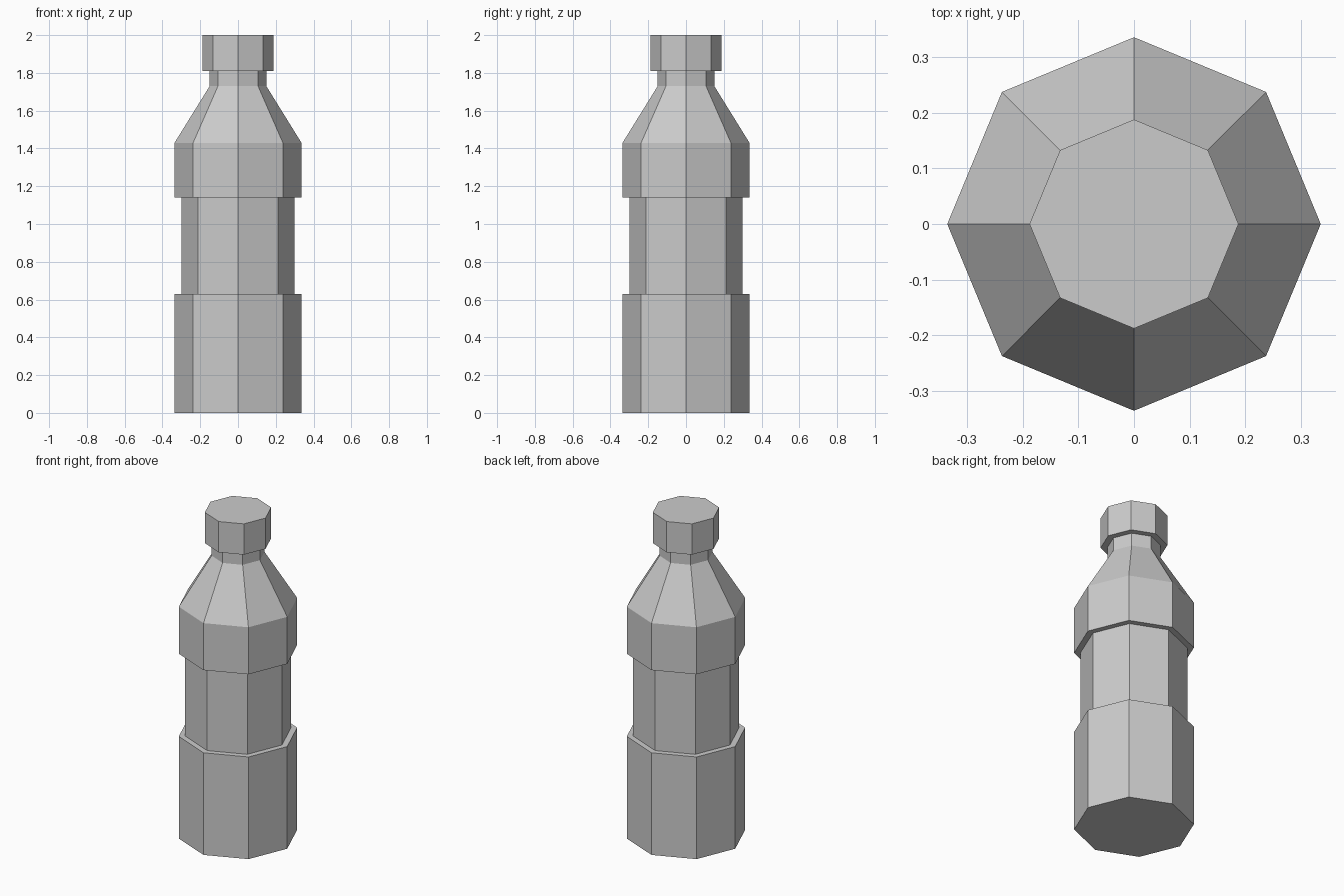
import bpy, bmesh
from math import cos, sin, tau

if "Cube" in bpy.data.objects:
    bpy.data.objects.remove(bpy.data.objects["Cube"])

SIDES = 8


def lathe(name, profile, cap_bottom=False, cap_top=False):
    """Revolve (radius, z) points, listed bottom to top, into a flat-sided part."""
    bm = bmesh.new()
    rings = [[bm.verts.new((r * cos(tau * i / SIDES), r * sin(tau * i / SIDES), z))
              for i in range(SIDES)] for r, z in profile]
    for low, high in zip(rings, rings[1:]):
        for i in range(SIDES):
            j = (i + 1) % SIDES
            bm.faces.new((low[i], low[j], high[j], high[i]))
    if cap_bottom:
        bm.faces.new(rings[0][::-1])
    if cap_top:
        bm.faces.new(rings[-1])
    mesh = bpy.data.meshes.new(name)
    bm.to_mesh(mesh)
    bm.free()
    obj = bpy.data.objects.new(name, mesh)
    bpy.context.collection.objects.link(obj)
    return obj


# Bottle: base, recessed label band, shoulder and neck
lathe("bottle_body", [(0.336, 0), (0.336, 0.63), (0.30, 0.63), (0.30, 1.14),
                      (0.336, 1.14), (0.336, 1.43), (0.15, 1.73), (0.15, 1.81)],
      cap_bottom=True)

# Screw cap with an overhanging rim
lathe("bottle_cap", [(0.15, 1.81), (0.188, 1.81), (0.188, 2.0)], cap_top=True)
